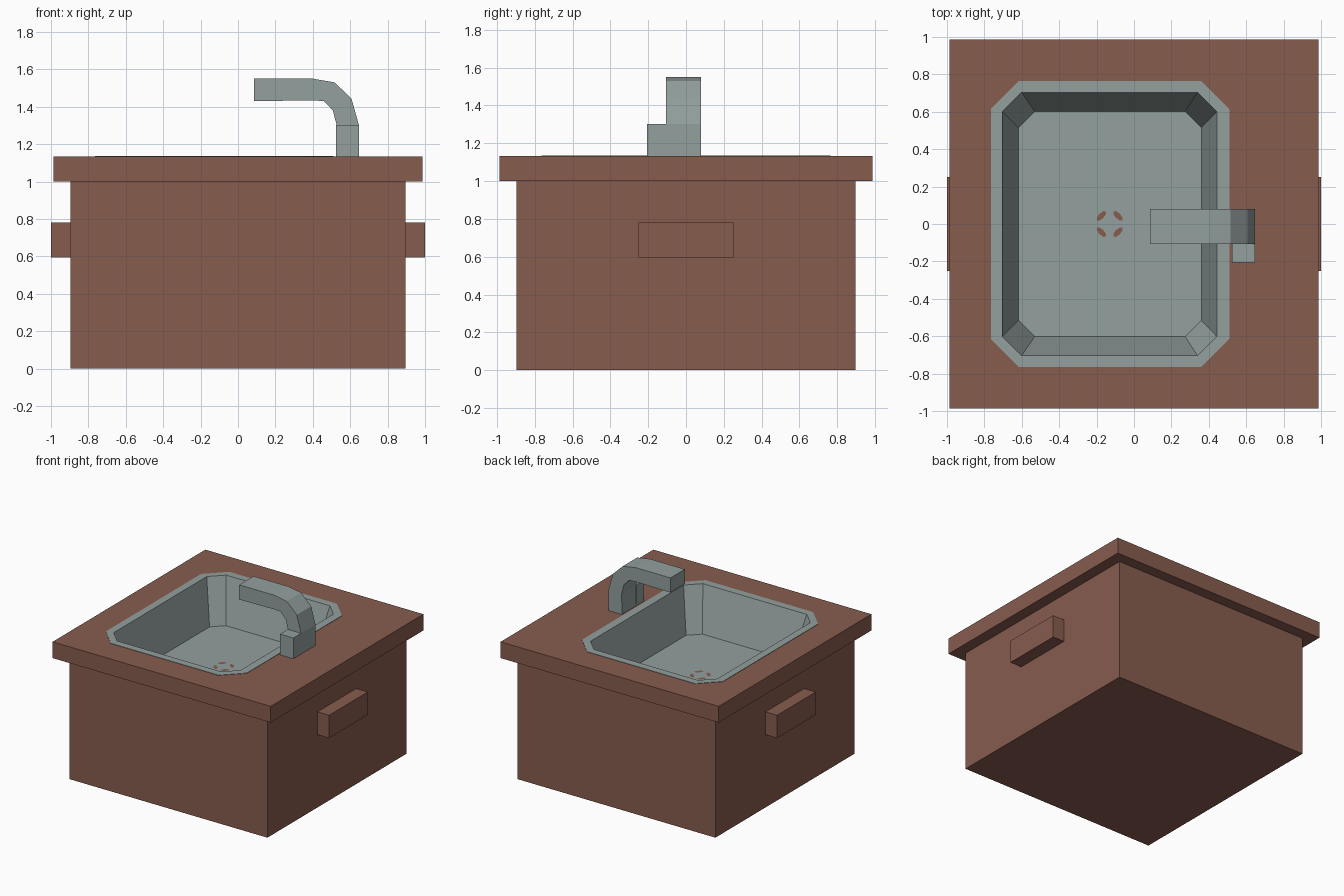
import bpy, bmesh, math
from mathutils import Matrix

if "Cube" in bpy.data.objects:
    bpy.data.objects.remove(bpy.data.objects["Cube"])


def material(name, col):
    m = bpy.data.materials.new(name)
    m.diffuse_color = (*col, 1)
    m.use_nodes = True
    m.node_tree.nodes["Principled BSDF"].inputs["Base Color"].default_value = m.diffuse_color
    return m


BROWN = material("brown_wood", (0.242, 0.107, 0.076))
GREY = material("grey_metal", (0.292, 0.352, 0.342))


def finish(name, bm, mat, recalc=True):
    if recalc:
        bmesh.ops.recalc_face_normals(bm, faces=bm.faces[:])
    me = bpy.data.meshes.new(name)
    bm.to_mesh(me)
    bm.free()
    me.materials.append(mat)
    ob = bpy.data.objects.new(name, me)
    bpy.context.collection.objects.link(ob)
    return ob


def box(name, x, y, z, mat):
    bm = bmesh.new()
    bmesh.ops.create_cube(bm, size=1)
    for v in bm.verts:
        for i, (a, b) in enumerate((x, y, z)):
            v.co[i] = a if v.co[i] < 0 else b
    return finish(name, bm, mat)


def octagon(x0, x1, y, c, z):
    # chamfered rectangle, counter-clockwise
    return [(x1, -y + c, z), (x1, y - c, z), (x1 - c, y, z), (x0 + c, y, z),
            (x0, y - c, z), (x0, -y + c, z), (x0 + c, -y, z), (x1 - c, -y, z)]


def loft(name, rings, mat, cap_first=False):
    bm = bmesh.new()
    rows = [[bm.verts.new(p) for p in r] for r in rings]
    for a, b in zip(rows, rows[1:]):
        for i in range(8):
            j = (i + 1) % 8
            bm.faces.new((a[i], a[j], b[j], b[i]))
    bm.faces.new(rows[-1])
    if cap_first:
        bm.faces.new(rows[0])
    return finish(name, bm, mat, cap_first)


# Cabinet, worktop and side handles
body = box("cabinet_body", (-.895, .895), (-.898, .898), (0, 1), BROWN)
top = box("worktop", (-.987, .987), (-.987, .987), (1, 1.133), BROWN)
for side, x in (("left", (-1, -.89)), ("right", (.89, 1))):
    box(side + "_handle", x, (-.25, .25), (.595, .782), BROWN)

# Recess for the basin
cutter = loft("basin_cutter", [octagon(-.735, .475, .735, .125, 1.3),
                               octagon(-.735, .475, .735, .125, .76)], BROWN, True)
cutter.hide_render = True
for ob in (body, top):
    mod = ob.modifiers.new("recess", 'BOOLEAN')
    mod.operation, mod.solver, mod.object = 'DIFFERENCE', 'EXACT', cutter
    bpy.context.view_layer.objects.active = ob
    bpy.ops.object.modifier_apply(modifier=mod.name)
bpy.data.objects.remove(cutter)

# Basin: flat rim, sloping walls and floor
FLOOR = .78
loft("basin", [octagon(-.765, .51, .765, .15, 1.132),
               octagon(-.765, .51, .765, .15, 1.136),
               octagon(-.704, .443, .704, .103, 1.136),
               octagon(-.618, .36, .602, .087, FLOOR)], GREY)

# Drain slots
bm = bmesh.new()
for k in range(4):
    a = math.pi / 4 + k * math.pi / 2
    m = (Matrix.Translation((-.13, 0, FLOOR + .003)) @ Matrix.Rotation(a, 4, 'Z')
         @ Matrix.Translation((.062, 0, 0)) @ Matrix.Diagonal((.015, .034, 1, 1)))
    bmesh.ops.create_circle(bm, cap_ends=True, segments=8, radius=1, matrix=m)
finish("drain_slots", bm, BROWN, False)

# Tap: bent spout extruded along y, with a block lever in front
profile = [(.525, 1.13), (.646, 1.13), (.646, 1.303), (.607, 1.443), (.517, 1.53),
           (.40, 1.55), (.086, 1.55), (.086, 1.43), (.40, 1.434), (.46, 1.43),
           (.507, 1.38), (.527, 1.303)]
bm = bmesh.new()
face = bm.faces.new([bm.verts.new((x, -.107, z)) for x, z in profile])
ext = bmesh.ops.extrude_face_region(bm, geom=[face], use_keep_orig=True)
for v in ext["geom"]:
    if isinstance(v, bmesh.types.BMVert):
        v.co.y = .079
finish("tap_spout", bm, GREY)
box("tap_lever", (.525, .646), (-.207, -.107), (1.13, 1.303), GREY)
